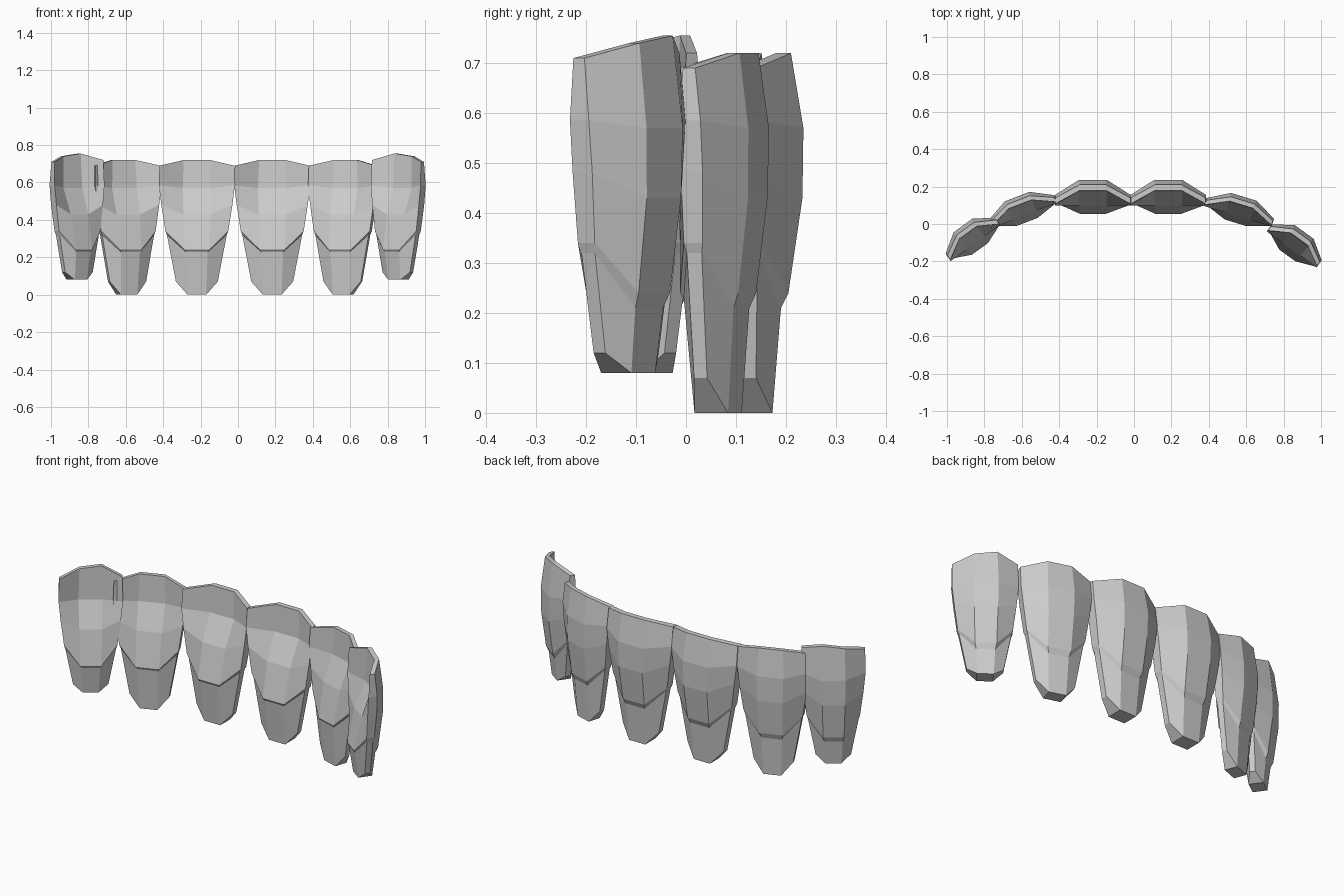
import bpy, bmesh
from math import radians
from mathutils import Matrix

if "Cube" in bpy.data.objects:
    bpy.data.objects.remove(bpy.data.objects["Cube"])

# Loft rows, top to bottom: z at middle, z at sides, side u, middle u,
# then depth: back middle, back side, front side, front middle (relative to tooth axis)
ROWS = [
    (.72, .69, .200, .070,  .080,  .010, -.022,  .050),
    (.57, .585, .203, .076, .105,  .025, -.030,  .042),
    (.43, .48, .190, .072,  .103,  .026, -.031, -.030),
    (.24, .34, .168, .066,  .075,  .018, -.031, -.077),
    (.21, .32, .160, .058,  .060,  .013, -.026, -.070),
    (.00, .07, .112, .050,  .043,  .010, -.024, -.045),
]


def tooth(name, x, y, angle, width=1.0, depth=1.0, corner_tip=0):
    """corner_tip: 0 for a flat cutting edge, +1/-1 for a raised tip on that side."""
    bm = bmesh.new()
    rings = []
    for i, (zm, zs, us, um, bm_v, bs, fs, fm) in enumerate(ROWS):
        zl, zml, zmr, zr = zs, zm, zm, zs
        if corner_tip:
            if i == 0:
                zl, zml, zmr, zr = .71, .74, .755, .72
                if corner_tip < 0:
                    zl, zml, zmr, zr = zr, zmr, zml, zl
            elif i == len(ROWS) - 1:
                zl, zml, zmr, zr = .12, .08, .08, .12
        # the root step is shallower on the front
        step = .018 if i == 4 else 0
        pts = [(-us, bs, zl), (-um, bm_v, zml), (um, bm_v, zmr), (us, bs, zr),
               (us, fs, zr), (um, fm, zmr + step), (-um, fm, zml + step), (-us, fs, zl)]
        rings.append([bm.verts.new((u * width, v * depth, z)) for u, v, z in pts])
    # walls
    for a, b in zip(rings, rings[1:]):
        for k in range(8):
            n = (k + 1) % 8
            bm.faces.new((a[k], a[n], b[n], b[k]))
    # cutting edge and root end
    for r in (rings[0], rings[-1]):
        for k in range(3):
            bm.faces.new((r[k], r[k + 1], r[6 - k], r[7 - k]))
    bmesh.ops.recalc_face_normals(bm, faces=bm.faces)
    bm.transform(Matrix.Translation((x, y, 0)) @ Matrix.Rotation(radians(angle), 4, 'Z'))
    mesh = bpy.data.meshes.new(name)
    bm.to_mesh(mesh)
    bm.free()
    bpy.context.collection.objects.link(bpy.data.objects.new(name, mesh))


# Arc of six teeth, left to right
tooth("left_canine", -.862, -.080, 36, .81, .85, 1)
tooth("left_side_incisor", -.595, .068, 21, .93, .80)
tooth("left_middle_incisor", -.220, .130, 0)
tooth("right_middle_incisor", .183, .130, 0)
tooth("right_side_incisor", .562, .065, -17, .93, .80)
tooth("right_canine", .858, -.115, -36, .81, .85, -1)
